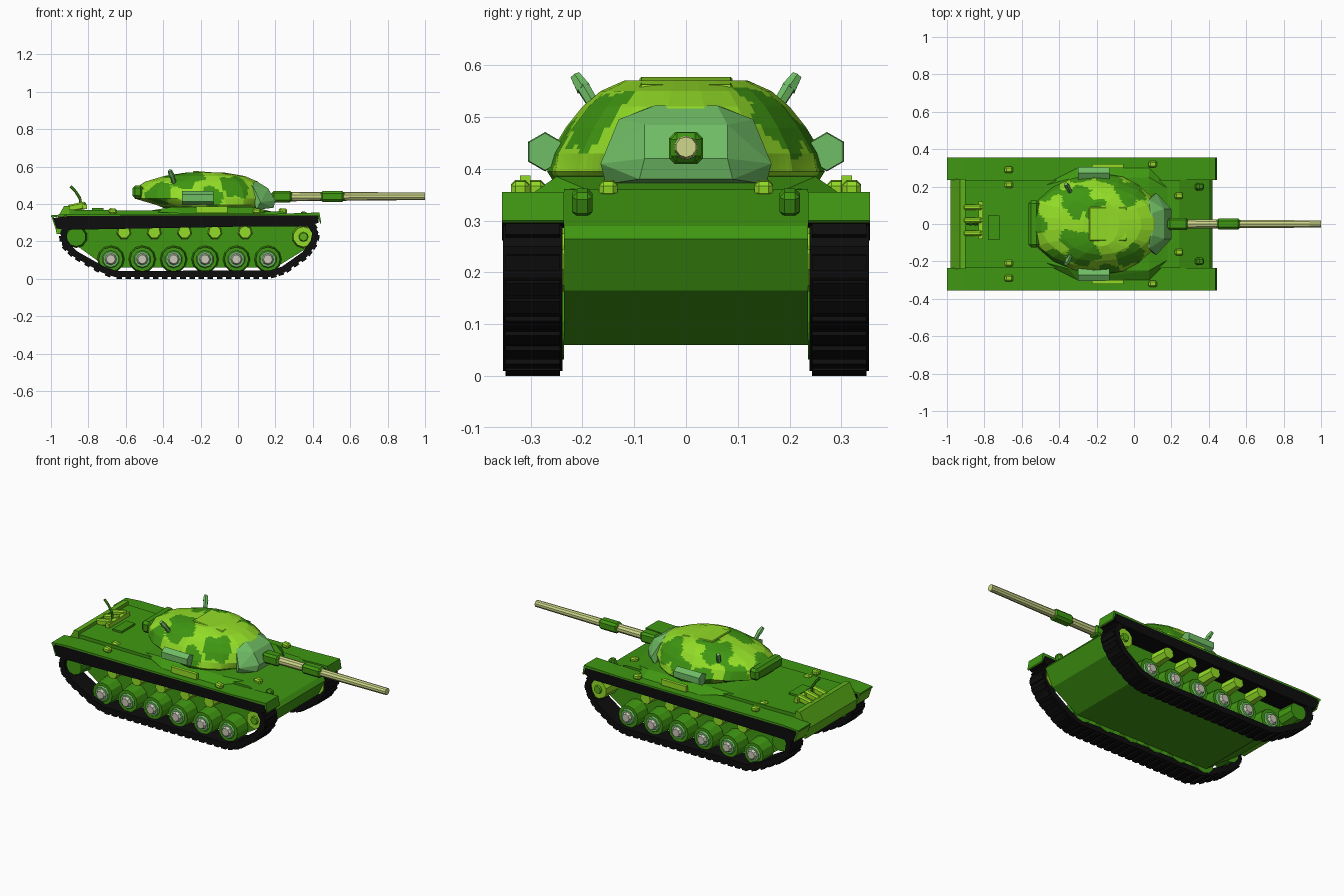
import bpy, bmesh, math
from mathutils import Vector, Matrix

cube = bpy.data.objects.get("Cube")
if cube:
    bpy.data.objects.remove(cube, do_unlink=True)


def material(name, colour):
    m = bpy.data.materials.new(name)
    m.use_nodes = True
    m.diffuse_color = (*colour, 1)
    m.node_tree.nodes["Principled BSDF"].inputs["Base Color"].default_value = (*colour, 1)
    return m


GREEN = material("hull green", (0.05, 0.31, 0.006))
LIME = material("camouflage lime", (0.29, 0.72, 0.02))
MID = material("light green", (0.11, 0.44, 0.01))
PALE = material("pale green", (0.16, 0.51, 0.13))
BLACK = material("track black", (0.004, 0.004, 0.004))
CREAM = material("barrel cream", (0.62, 0.68, 0.25))
GREY = material("hub grey", (0.6, 0.58, 0.48))


def finish(bm, name, *mats):
    bmesh.ops.recalc_face_normals(bm, faces=bm.faces)
    mesh = bpy.data.meshes.new(name)
    bm.to_mesh(mesh)
    bm.free()
    for m in mats:
        mesh.materials.append(m)
    ob = bpy.data.objects.new(name, mesh)
    bpy.context.scene.collection.objects.link(ob)
    return ob


def prism(name, profile, y0, y1, mat):
    bm = bmesh.new()
    a, b = [[bm.verts.new((x, y, z)) for x, z in profile] for y in (y0, y1)]
    bm.faces.new(a)
    bm.faces.new(b)
    for i in range(len(a)):
        bm.faces.new((a[i - 1], a[i], b[i], b[i - 1]))
    return finish(bm, name, mat)


def solid(name, points, mat):
    bm = bmesh.new()
    for p in points:
        bm.verts.new(p)
    bmesh.ops.convex_hull(bm, input=bm.verts)
    return finish(bm, name, mat)


def box(name, centre, size, mat, tilt=0.0, bevel=0.0):
    bm = bmesh.new()
    bmesh.ops.create_cube(bm, size=1)
    bmesh.ops.scale(bm, vec=size, verts=bm.verts)
    if bevel:
        bmesh.ops.bevel(bm, geom=bm.edges[:], offset=bevel, segments=1, affect='EDGES')
    bmesh.ops.transform(bm, matrix=Matrix.Translation(centre) @ Matrix.Rotation(tilt, 4, 'Y'), verts=bm.verts)
    return finish(bm, name, mat)


def rod(name, start, end, r0, r1, mat, sides=12):
    a, b = Vector(start), Vector(end)
    bm = bmesh.new()
    bmesh.ops.create_cone(bm, cap_ends=True, segments=sides, radius1=r0, radius2=r1, depth=(b - a).length)
    turn = (b - a).to_track_quat('Z', 'Y').to_matrix().to_4x4()
    bmesh.ops.transform(bm, matrix=Matrix.Translation((a + b) / 2) @ turn, verts=bm.verts)
    return finish(bm, name, mat)


# Hull
prism("hull", [(-0.7, 0.06), (0.2, 0.06), (0.37, 0.165), (0.42, 0.265), (0.4, 0.29), (0.24, 0.36),
               (-0.5, 0.365), (-0.9, 0.37), (-0.95, 0.3), (-0.92, 0.22)], -0.235, 0.235, GREEN)
prism("rear_panel", [(-0.97, 0.24), (-0.98, 0.3), (-0.93, 0.39), (-0.9, 0.39), (-0.9, 0.24)],
      -0.24, 0.24, MID)
solid("turret_collar", [(x, y * w, z) for x, w, z in
      ((-0.5, 0.2, 0.36), (-0.3, 0.3, 0.35), (0.08, 0.3, 0.35), (0.2, 0.18, 0.355),
       (-0.35, 0.24, 0.385), (0.08, 0.25, 0.385)) for y in (1, -1)], GREEN)

# Running gear on both sides
track_path = [(-0.91, 0.31), (-0.95, 0.25), (-0.94, 0.18), (-0.88, 0.12), (-0.73, 0.035), (-0.66, 0.01),
              (0.17, 0.01), (0.25, 0.035), (0.37, 0.12), (0.42, 0.19), (0.43, 0.25), (0.39, 0.31)]


def track(side):
    pts = [Vector(p) for p in track_path]
    n = len(pts)
    bm = bmesh.new()
    rings = []
    for i, p in enumerate(pts):
        d = (pts[(i + 1) % n] - p).normalized() + (p - pts[i - 1]).normalized()
        d.normalize()
        q = p + Vector((-d.y, d.x)) * 0.034
        rings.append([bm.verts.new((c.x, side * y, c.y)) for c, y in
                      ((p, 0.238), (p, 0.353), (q, 0.353), (q, 0.238))])
    for i in range(n):
        a, b = rings[i - 1], rings[i]
        for k in range(4):
            bm.faces.new((a[k - 1], a[k], b[k], b[k - 1]))
    # Cleats along the exposed run
    for a, b in zip(pts[:-1], pts[1:]):
        count = max(1, round((b - a).length / 0.05))
        for k in range(count):
            p = a.lerp(b, (k + 0.5) / count)
            m = (Matrix.Translation((p.x, side * 0.296, p.y))
                 @ Matrix.Rotation(-math.atan2(b.y - a.y, b.x - a.x), 4, 'Y')
                 @ Matrix.Diagonal((0.03, 0.105, 0.02, 1)))
            bmesh.ops.create_cube(bm, size=1, matrix=m)
    finish(bm, "track", BLACK)


for s in (1, -1):
    track(s)
    ys = sorted((s * 0.235, s * 0.355))
    prism("fender_skirt", [(-0.99, 0.325), (-0.97, 0.27), (-0.93, 0.262), (0.2, 0.283), (0.4, 0.29),
                           (0.43, 0.3), (0.43, 0.34), (-0.9, 0.337)], *ys, BLACK)
    prism("fender", [(-1, 0.33), (-0.9, 0.337), (0.425, 0.34), (0.44, 0.295), (0.445, 0.3),
                     (0.435, 0.355), (0.2, 0.348), (-0.9, 0.348), (-1, 0.34)], *ys, GREEN)
    prism("rear_flap", [(-1, 0.34), (-0.975, 0.265), (-0.968, 0.268), (-0.985, 0.335)], *ys, MID)
    for i in range(6):
        x = -0.68 + 0.168 * i
        rod("road_wheel", (x, s * 0.235, 0.105), (x, s * 0.325, 0.105), 0.073, 0.065, GREEN, 12)
        rod("wheel_ring", (x, s * 0.32, 0.105), (x, s * 0.335, 0.105), 0.05, 0.042, PALE, 10)
        rod("wheel_hub", (x, s * 0.33, 0.105), (x, s * 0.35, 0.105), 0.034, 0.024, GREY, 8)
    for i in range(5):
        x = -0.61 + 0.162 * i
        rod("return_roller", (x, s * 0.235, 0.25), (x, s * 0.335, 0.25), 0.04, 0.034, LIME, 7)
    rod("idler_wheel", (0.35, s * 0.235, 0.225), (0.35, s * 0.34, 0.225), 0.062, 0.055, LIME, 10)
    rod("idler_hub", (0.35, s * 0.33, 0.225), (0.35, s * 0.35, 0.225), 0.03, 0.022, MID, 8)
    rod("drive_sprocket", (-0.865, s * 0.235, 0.225), (-0.865, s * 0.335, 0.225), 0.06, 0.052, GREEN, 10)
    # Small deck fittings
    for x, y in ((-0.67, 0.29), (-0.67, 0.21), (0.1, 0.32), (0.24, 0.15)):
        box("deck_fitting", (x, s * y, 0.362), (0.045, 0.035, 0.03), LIME, 0.1, 0.008)
    box("side_rail", (-0.14, s * 0.31, 0.37), (0.17, 0.02, 0.035), LIME)
    box("headlamp", (0.35, s * 0.2, 0.335), (0.04, 0.04, 0.05), GREEN, 0.4, 0.01)

# Engine deck gear
for y in (-0.05, 0.02, 0.09):
    box("deck_gear", (-0.86, y, 0.385), (0.1, 0.03, 0.04), LIME, -0.2, 0.008)
box("gear_bar", (-0.82, 0.02, 0.385), (0.025, 0.2, 0.025), LIME)
box("engine_hatch", (-0.75, -0.02, 0.373), (0.06, 0.13, 0.012), GREEN)
whip = [(-0.84, 0.39), (-0.845, 0.43), (-0.87, 0.47), (-0.895, 0.495)]
for a, b in zip(whip, whip[1:]):
    rod("bent_rod", (a[0], 0, a[1]), (b[0], 0, b[1]), 0.008, 0.007, GREEN, 6)

# Turret: lofted elliptical rings (rear x, front x, half width, z)
levels = [(-0.33, 0.06, 0.24, 0.35), (-0.44, 0.13, 0.268, 0.395), (-0.56, 0.16, 0.262, 0.43),
          (-0.56, 0.15, 0.232, 0.48), (-0.5, 0.11, 0.2, 0.52), (-0.4, 0.04, 0.165, 0.55),
          (-0.27, -0.08, 0.12, 0.57)]
SIDES = 18
bm = bmesh.new()
loops = []
for rear, front, width, z in levels:
    angles = [math.tau * (i + 0.5) / SIDES for i in range(SIDES)]
    loops.append([bm.verts.new(((rear + front) / 2 + (front - rear) / 2 * math.cos(a),
                                width * math.sin(a), z)) for a in angles])
for low, high in zip(loops, loops[1:]):
    for i in range(SIDES):
        bm.faces.new((low[i - 1], low[i], high[i], high[i - 1]))
for cap in (loops[0], loops[-1]):
    hub = bm.verts.new(sum((v.co for v in cap), Vector()) / SIDES)
    for i in range(SIDES):
        bm.faces.new((cap[i - 1], cap[i], hub))
bmesh.ops.subdivide_edges(bm, edges=bm.edges[:], cuts=5, use_grid_fill=True)
# Camouflage patches: centre and radius of each green blotch
blotches = [(-0.3, 0.13, 0.54, 0.09), (-0.28, -0.14, 0.53, 0.09), (-0.22, 0.08, 0.57, 0.06),
            (-0.34, -0.08, 0.55, 0.06), (-0.46, 0.17, 0.45, 0.07), (-0.43, -0.18, 0.46, 0.07),
            (0.0, -0.17, 0.5, 0.08), (-0.02, 0.17, 0.5, 0.08), (-0.14, -0.25, 0.44, 0.06),
            (-0.12, 0.24, 0.45, 0.07), (-0.52, 0.0, 0.5, 0.06), (-0.28, 0.24, 0.42, 0.06)]
for f in bm.faces:
    c = f.calc_center_median()
    wobble = 0.012 * math.sin(60 * c.x + 35 * c.y) + 0.01 * math.sin(70 * c.y - 45 * c.z)
    painted = any((c - Vector(b[:3])).length < b[3] + wobble for b in blotches)
    f.material_index = 1 if painted or c.z < 0.385 else 0
finish(bm, "turret", LIME, GREEN)
box("bustle_bin", (-0.535, 0, 0.465), (0.06, 0.25, 0.07), GREEN, 0, 0.015)
box("roof_hatch", (-0.14, 0, 0.563), (0.2, 0.18, 0.014), LIME, 0.08, 0.004)

for s in (1, -1):
    # Side sight housings and roof horns
    rod("sight_housing", (-0.3, s * 0.272, 0.433), (-0.13, s * 0.272, 0.433), 0.038, 0.036, PALE, 6)
    rod("housing_mount", (-0.215, s * 0.2, 0.42), (-0.215, s * 0.27, 0.43), 0.03, 0.03, PALE, 6)
    rod("roof_horn", (-0.34, s * 0.17, 0.51), (-0.355, s * 0.2, 0.56), 0.012, 0.014, PALE, 6)
    rod("horn_tip", (-0.355, s * 0.198, 0.555), (-0.365, s * 0.214, 0.58), 0.016, 0.011, PALE, 6)

# Mantlet and gun
half = [(0.04, 0.07, 0.522), (0.08, 0.13, 0.495), (0.12, 0.165, 0.41), (0.1, 0.155, 0.37),
        (0.1, 0.06, 0.522), (0.16, 0.08, 0.485), (0.2, 0.08, 0.42), (0.19, 0.09, 0.38)]
solid("mantlet", [(x, s * y, z) for x, y, z in half for s in (1, -1)], PALE)
box("gun_collar", (0.235, 0, 0.44), (0.11, 0.066, 0.062), GREEN, 0, 0.012)
rod("gun_barrel", (0.2, 0, 0.44), (1, 0, 0.442), 0.026, 0.02, CREAM, 10)
box("bore_evacuator", (0.505, 0, 0.441), (0.13, 0.06, 0.058), GREEN, 0, 0.013)
